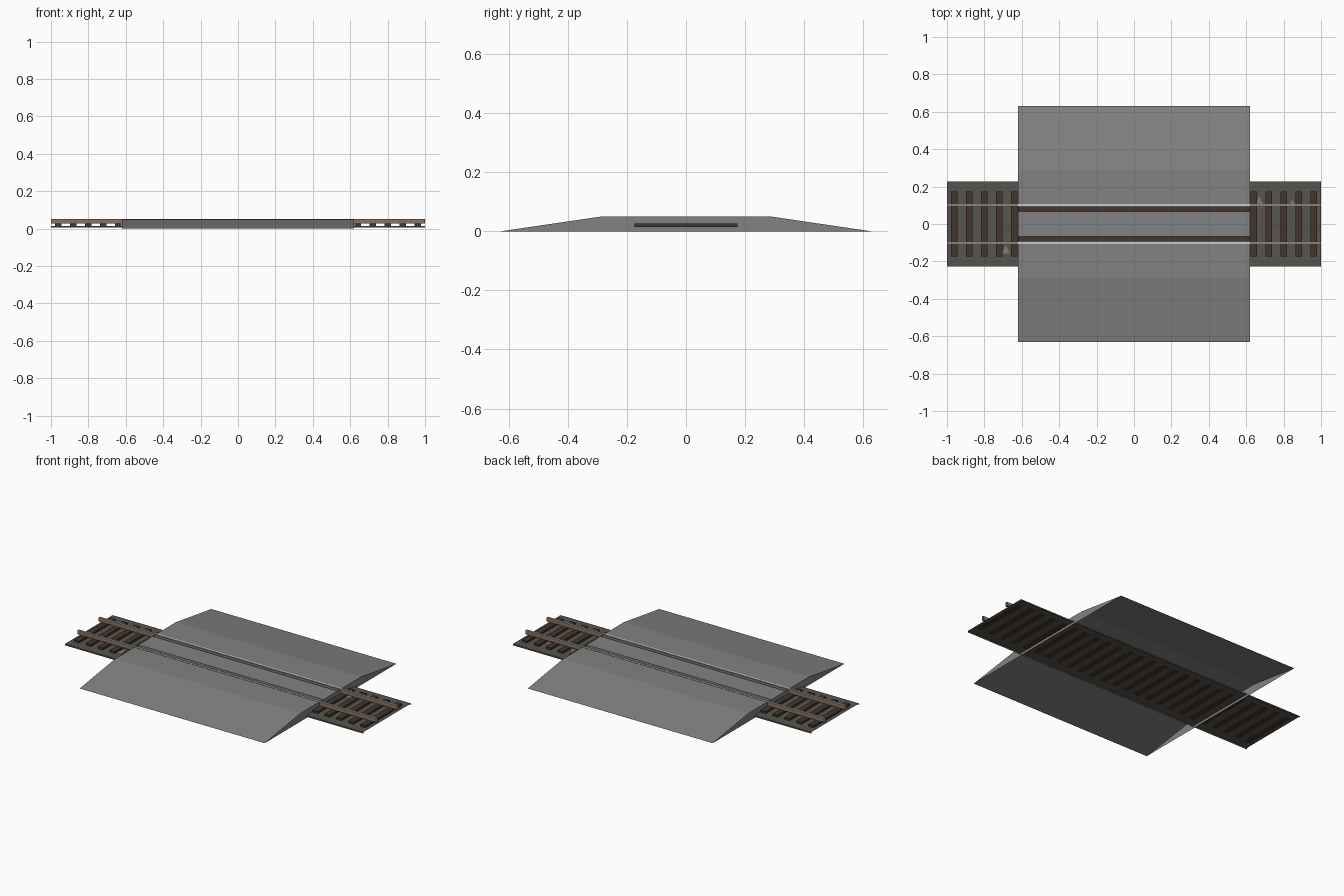
import bpy

if "Cube" in bpy.data.objects:
    bpy.data.objects.remove(bpy.data.objects["Cube"])


def material(name, rgb):
    m = bpy.data.materials.new(name)
    m.diffuse_color = (*rgb, 1)
    m.use_nodes = True
    m.node_tree.nodes["Principled BSDF"].inputs["Base Color"].default_value = m.diffuse_color
    return m


ASPHALT = material("asphalt grey", (0.225, 0.225, 0.225))
GRAVEL = material("gravel grey", (0.095, 0.09, 0.075))
WOOD = material("dark wood", (0.055, 0.035, 0.026))
RUST = material("rail rust", (0.25, 0.17, 0.12))
STEEL = material("polished steel", (0.6, 0.6, 0.61))
STONE = material("pale stone", (0.22, 0.21, 0.2))


def mesh_object(name, verts, faces, mats):
    me = bpy.data.meshes.new(name)
    me.from_pydata(verts, [], faces)
    for m in mats:
        me.materials.append(m)
    ob = bpy.data.objects.new(name, me)
    bpy.context.collection.objects.link(ob)
    return ob


def sweep(name, profile, half, mats, closed=False):
    """Open-ended sheet: a (y, z) profile drawn along x."""
    n = len(profile)
    verts = [(x, y, z) for x in (-half, half) for y, z in profile]
    faces = [(i, (i + 1) % n, n + (i + 1) % n, n + i)
             for i in range(n if closed else n - 1)]
    return mesh_object(name, verts, faces, mats)


def box(name, x, hx, hy, z0, z1, mat):
    verts = [(x + sx * hx, sy * hy, z) for z in (z0, z1)
             for sx, sy in ((-1, -1), (1, -1), (1, 1), (-1, 1))]
    faces = [(3, 2, 1, 0), (4, 5, 6, 7), (0, 1, 5, 4),
             (1, 2, 6, 5), (2, 3, 7, 6), (3, 0, 4, 7)]
    return mesh_object(name, verts, faces, [mat])


# Road ramp, open underneath, with a wheel groove inside each rail
LENGTH, TOP, FLOOR = 0.62, 0.05, 0.034
half_profile = [(0.63, 0), (0.29, TOP), (0.09, TOP), (0.09, FLOOR),
                (0.068, FLOOR), (0.068, TOP)]
profile = half_profile + [(-y, z) for y, z in reversed(half_profile)]
ramp = sweep("road_ramp", profile, LENGTH, [ASPHALT, RUST, WOOD])
for p in ramp.data.polygons:
    if abs(p.center.z - FLOOR) < 0.001:
        p.material_index = 2

# Ramp end walls
outline = [(0.63, 0), (0.29, TOP), (-0.29, TOP), (-0.63, 0)]
for side, name in ((1, "right_end_wall"), (-1, "left_end_wall")):
    order = (3, 2, 1, 0) if side > 0 else (0, 1, 2, 3)
    mesh_object(name, [(side * LENGTH, y, z) for y, z in outline],
                [order], [ASPHALT])

# Gravel bed with folded-down sides
sweep("gravel_bed", [(0.228, 0.006), (0.228, 0.015),
                     (-0.228, 0.015), (-0.228, 0.006)], 1.0, [GRAVEL])

# Sleepers along the whole track
for i in range(25):
    box(f"sleeper_{i + 1}", -0.96 + 0.08 * i, 0.0175, 0.175, 0.0145, 0.027, WOOD)

# Rails with polished running surface
for y, name in ((0.101, "back_rail"), (-0.101, "front_rail")):
    w = 0.006
    rail = sweep(name, [(y + w, 0.027), (y + w, 0.052),
                        (y - w, 0.052), (y - w, 0.027)], 1.0,
                 [RUST, STEEL], closed=True)
    for p in rail.data.polygons:
        if p.center.z > 0.051:
            p.material_index = 1

# Loose stones showing in the gravel
for i, (x, y, s) in enumerate(((0.67, 0.12, 0.025), (0.845, 0.12, 0.012),
                               (-0.685, -0.135, 0.022))):
    mesh_object(f"loose_stone_{i + 1}",
                [(x - s, y - s, 0.016), (x + s, y - s, 0.016), (x, y + s, 0.017)],
                [(0, 1, 2)], [STONE])
